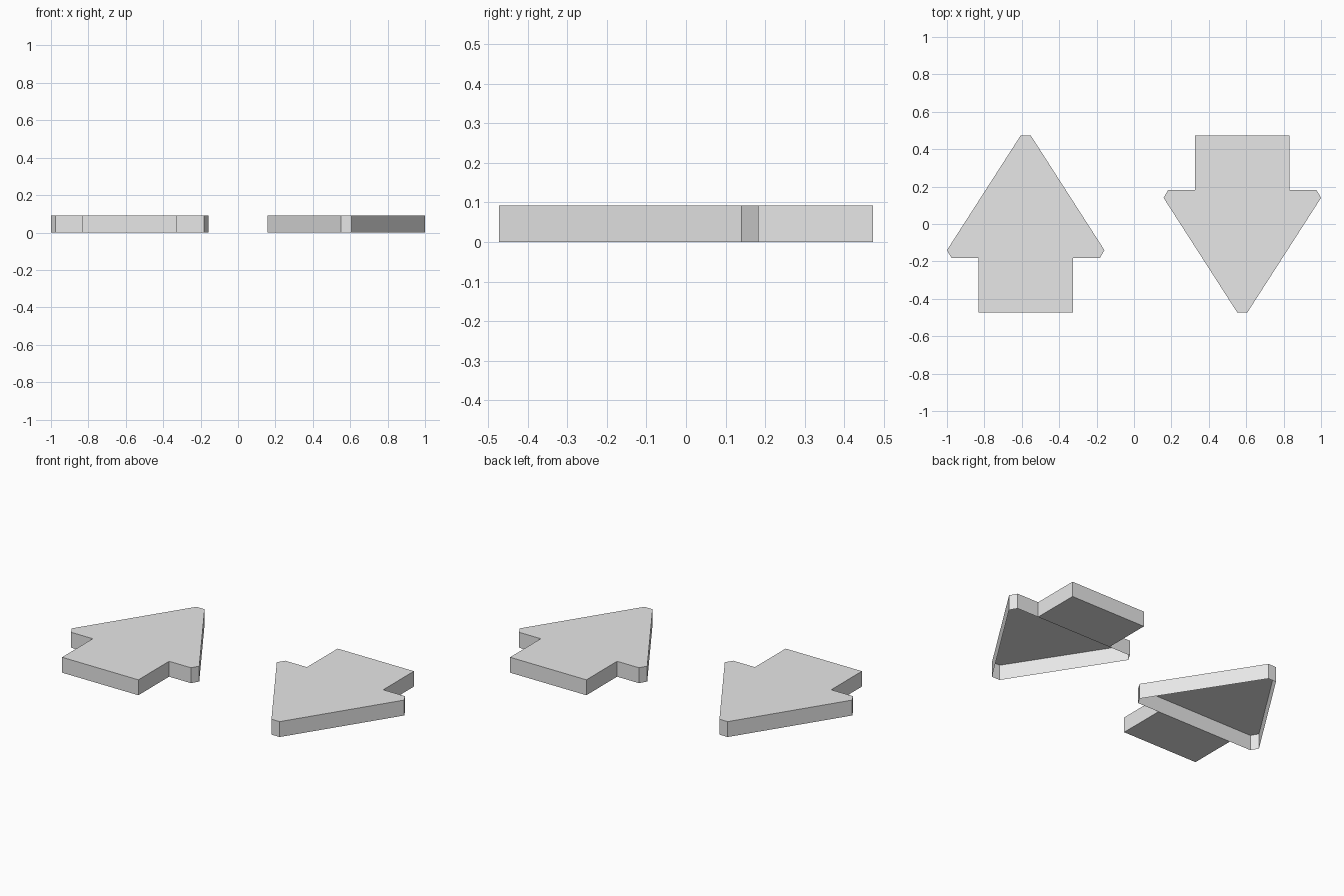
import bpy, bmesh, math

cube = bpy.data.objects.get("Cube")
if cube:
    bpy.data.objects.remove(cube, do_unlink=True)

HEIGHT = 0.092
OFFSET = 0.579

grey = bpy.data.materials.new("light_grey")
grey.use_nodes = True
grey.diffuse_color = (0.8, 0.8, 0.8, 1)
grey.node_tree.nodes["Principled BSDF"].inputs["Base Color"].default_value = grey.diffuse_color


def plate(name, half, x, turn, floor, open_sides=()):
    """Upright plate from a mirrored half outline, listed from back to front on the +x side."""
    outline = [(-px, py) for px, py in half] + [(px, py) for px, py in reversed(half)]
    bm = bmesh.new()
    low = [bm.verts.new((px, py, 0)) for px, py in outline]
    high = [bm.verts.new((px, py, HEIGHT)) for px, py in outline]
    count = len(outline)
    bm.faces.new(high)
    if floor:
        bm.faces.new(low[::-1])
    for i in range(count):
        j = (i + 1) % count
        if i not in open_sides:
            bm.faces.new((low[i], low[j], high[j], high[i]))
    mesh = bpy.data.meshes.new(name)
    bm.to_mesh(mesh)
    bm.free()
    mesh.materials.append(grey)
    obj = bpy.data.objects.new(name, mesh)
    obj.location.x = x
    obj.rotation_euler.z = turn
    bpy.context.collection.objects.link(obj)


head = [(0.027, 0.473), (0.421, -0.14), (0.396, -0.183)]
shaft = [(0.252, -0.183), (0.252, -0.473)]

# Two opposed arrows: hollow-bottomed heads and closed shafts that butt against them
for side, x, turn in (("right", -OFFSET, 0), ("left", OFFSET, math.pi)):
    plate(side + "_arrow_head", head, x, turn, floor=False)
    plate(side + "_arrow_shaft", shaft, x, turn, floor=True, open_sides=(3,))
